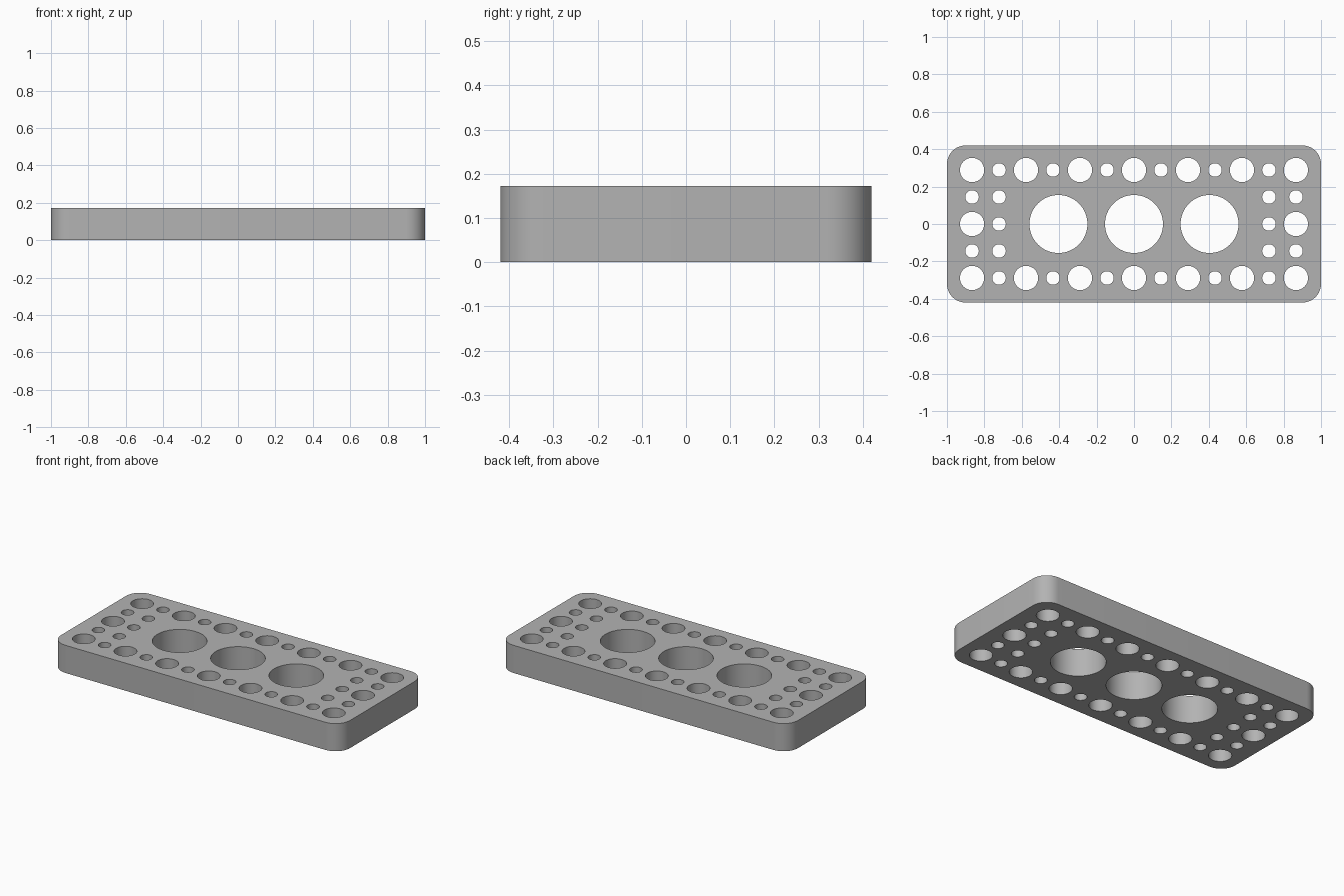
import bpy
import bmesh
from math import cos, sin, pi

if "Cube" in bpy.data.objects:
    bpy.data.objects.remove(bpy.data.objects["Cube"])

HALF_X, HALF_Y, HEIGHT, CORNER = 1.0, 0.42, 0.173, 0.1
PITCH = 0.1443          # spacing of the hole grid
BIG, MEDIUM, SMALL = 0.155, 0.065, 0.036

bm = bmesh.new()


def add_loop(points):
    verts = [bm.verts.new((x, y, 0)) for x, y in points]
    for a, b in zip(verts, verts[1:] + verts[:1]):
        bm.edges.new((a, b))


def add_hole(x, y, radius, sides):
    add_loop([(x + radius * cos(2 * pi * i / sides),
               y + radius * sin(2 * pi * i / sides)) for i in range(sides)])


# Rounded rectangular outline
outline = []
steps = 12
for quarter, (sx, sy) in enumerate([(1, 1), (-1, 1), (-1, -1), (1, -1)]):
    for i in range(steps + 1):
        angle = (quarter + i / steps) * pi / 2
        outline.append((sx * (HALF_X - CORNER) + CORNER * cos(angle),
                        sy * (HALF_Y - CORNER) + CORNER * sin(angle)))
add_loop(outline)

# Three large holes along the middle
for x in (-0.404, 0, 0.404):
    add_hole(x, 0, BIG, 64)

# Front and back rows of alternating medium and small holes
for row in (-2, 2):
    for col in range(-6, 7):
        add_hole(col * PITCH, row * PITCH, SMALL if col % 2 else MEDIUM, 40)

# Two columns of holes at each end
for side in (-1, 1):
    for row in (-1, 0, 1):
        add_hole(side * 6 * PITCH, row * PITCH, SMALL if row else MEDIUM, 40)
        add_hole(side * 5 * PITCH, row * PITCH, SMALL, 40)

# Fill the profile around the holes and raise it to full thickness
bmesh.ops.triangle_fill(bm, use_beauty=True, use_dissolve=False, edges=bm.edges[:])
raised = bmesh.ops.extrude_face_region(bm, geom=bm.faces[:], use_keep_orig=True)
bmesh.ops.translate(bm, vec=(0, 0, HEIGHT),
                    verts=[g for g in raised["geom"] if isinstance(g, bmesh.types.BMVert)])
bmesh.ops.recalc_face_normals(bm, faces=bm.faces[:])

mesh = bpy.data.meshes.new("perforated_plate")
bm.to_mesh(mesh)
bm.free()
plate = bpy.data.objects.new("perforated_plate", mesh)
bpy.context.collection.objects.link(plate)

# Plain grey finish
grey = bpy.data.materials.new("plain_grey")
grey.use_nodes = True
colour = (0.45, 0.45, 0.45, 1)
grey.diffuse_color = colour
grey.node_tree.nodes["Principled BSDF"].inputs["Base Color"].default_value = colour
mesh.materials.append(grey)

# Smooth walls with crisp rims
bpy.ops.object.select_all(action='DESELECT')
plate.select_set(True)
bpy.context.view_layer.objects.active = plate
bpy.ops.object.shade_smooth_by_angle(angle=pi / 6)
